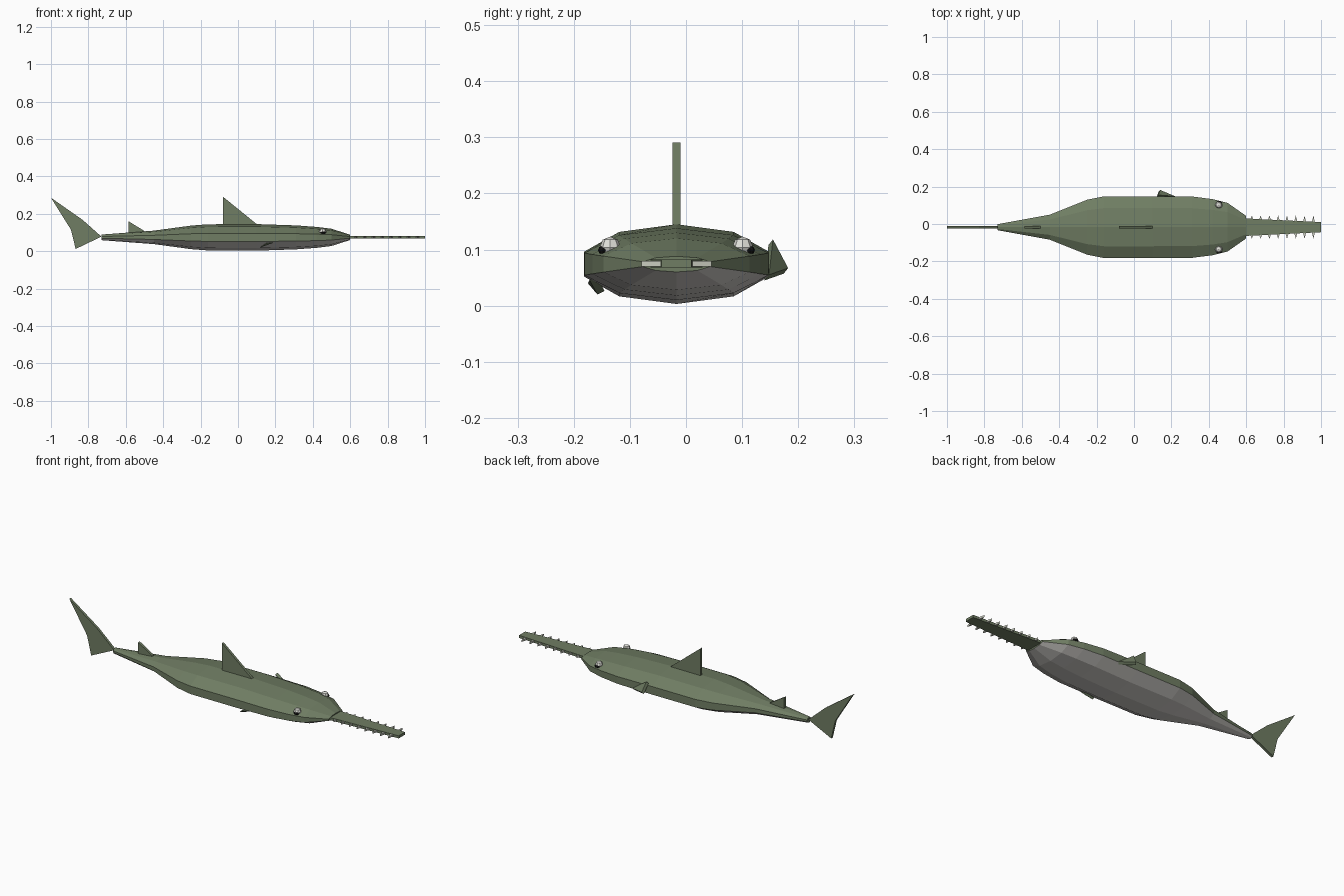
import bpy, bmesh, math
from mathutils import Vector

cube = bpy.data.objects.get("Cube")
if cube:
    bpy.data.objects.remove(cube)

MID_Y, MID_Z = -0.017, 0.074


def material(name, rgb):
    m = bpy.data.materials.new(name)
    m.use_nodes = True
    m.diffuse_color = (*rgb, 1)
    m.node_tree.nodes["Principled BSDF"].inputs["Base Color"].default_value = (*rgb, 1)
    return m


GREEN = material("moss green", (0.16, 0.205, 0.125))
GREY = material("pale belly grey", (0.64, 0.62, 0.59))
IVORY = material("tooth ivory", (0.58, 0.60, 0.52))
WHITE = material("eye white", (0.75, 0.75, 0.70))
BLACK = material("pupil black", (0.01, 0.01, 0.01))


def finish(name, bm, *mats):
    bmesh.ops.recalc_face_normals(bm, faces=bm.faces)
    mesh = bpy.data.meshes.new(name)
    bm.to_mesh(mesh)
    bm.free()
    for m in mats:
        mesh.materials.append(m)
    ob = bpy.data.objects.new(name, mesh)
    bpy.context.collection.objects.link(ob)


def add_prism(bm, points, offset):
    """Plate: an outline and its copy moved by offset."""
    a = [bm.verts.new(p) for p in points]
    b = [bm.verts.new(Vector(p) + Vector(offset)) for p in points]
    n = len(a)
    bm.faces.new(a)
    bm.faces.new(b[::-1])
    for i in range(n):
        j = (i + 1) % n
        bm.faces.new((a[i], a[j], b[j], b[i]))


def plate(name, points, offset):
    bm = bmesh.new()
    add_prism(bm, points, offset)
    finish(name, bm, GREEN)


def upright_fin(name, outline):
    plate(name, [(x, MID_Y - 0.007, z) for x, z in outline], (0, 0.014, 0))


# Body: ten-sided loft, stations are x, half width, half height
stations = [(-0.73, 0.016, 0.015), (-0.45, 0.067, 0.036), (-0.25, 0.147, 0.063),
            (-0.16, 0.165, 0.070), (0.10, 0.165, 0.071), (0.31, 0.164, 0.064),
            (0.42, 0.150, 0.056), (0.50, 0.130, 0.046), (0.60, 0.060, 0.014)]
bm = bmesh.new()
rings = []
for x, w, h in stations:
    ring = []
    for i in range(10):
        t = math.pi / 2 + i * math.tau / 10
        ring.append(bm.verts.new((x, MID_Y + w / 0.951 * math.cos(t), MID_Z + h * math.sin(t))))
    rings.append(ring)
for r, s in zip(rings, rings[1:]):
    for i in range(10):
        j = (i + 1) % 10
        f = bm.faces.new((r[i], r[j], s[j], s[i]))
        # The four lowest sides form the belly
        f.material_index = 1 if 3 <= i <= 6 else 0
bm.faces.new(rings[0])
bm.faces.new(rings[-1])
finish("body", bm, GREEN, GREY)

# Upright fins
upright_fin("tail_fin", [(-0.73, 0.078), (-0.83, 0.167), (-1.0, 0.286),
                         (-0.893, 0.115), (-0.868, 0.012)])
upright_fin("dorsal_fin", [(-0.08, 0.13), (-0.08, 0.291), (0.10, 0.145), (0.10, 0.13)])
upright_fin("rear_dorsal_fin", [(-0.585, 0.085), (-0.585, 0.16), (-0.50, 0.108), (-0.50, 0.09)])

# Side fins, set at different tilts
plate("back_side_fin", [(0.13, 0.155, 0.118), (0.14, 0.182, 0.067), (0.22, 0.148, 0.055)],
      (-0.008, -0.008, -0.010))
plate("front_side_fin", [(0.12, -0.158, 0.020), (0.19, -0.172, 0.046), (0.15, -0.175, 0.040)],
      (0.005, 0.013, 0.006))

# Saw blade, tapering to a blunt tip
plate("saw_blade", [(0.59, MID_Y - 0.047, 0.068), (1.0, MID_Y - 0.027, 0.068),
                    (1.0, MID_Y + 0.027, 0.068), (0.59, MID_Y + 0.047, 0.068)], (0, 0, 0.014))

# Saw teeth along both edges
bm = bmesh.new()
for side in (-1, 1):
    for i in range(8):
        x = 0.63 + 0.047 * i
        base = 0.041 - 0.05 * (x - 0.6)
        add_prism(bm, [(x - 0.009, MID_Y + side * base, 0.07),
                       (x + 0.009, MID_Y + side * base, 0.07),
                       (x, MID_Y + side * 0.062, 0.07)], (0, 0, 0.01))
finish("saw_teeth", bm, IVORY)


# Faceted eyes with wide pupils on their lower outer side
def ball(name, centre, size, mat):
    b = bmesh.new()
    bmesh.ops.create_uvsphere(b, u_segments=8, v_segments=4, radius=1)
    bmesh.ops.scale(b, verts=b.verts, vec=size)
    bmesh.ops.translate(b, verts=b.verts, vec=centre)
    finish(name, b, mat)


for label, side in (("front", -1), ("back", 1)):
    ball(label + "_eye", (0.453, MID_Y + side * 0.118, 0.104), (0.02, 0.019, 0.019), WHITE)
    ball(label + "_pupil", (0.455, MID_Y + side * 0.131, 0.099), (0.016, 0.009, 0.008), BLACK)
